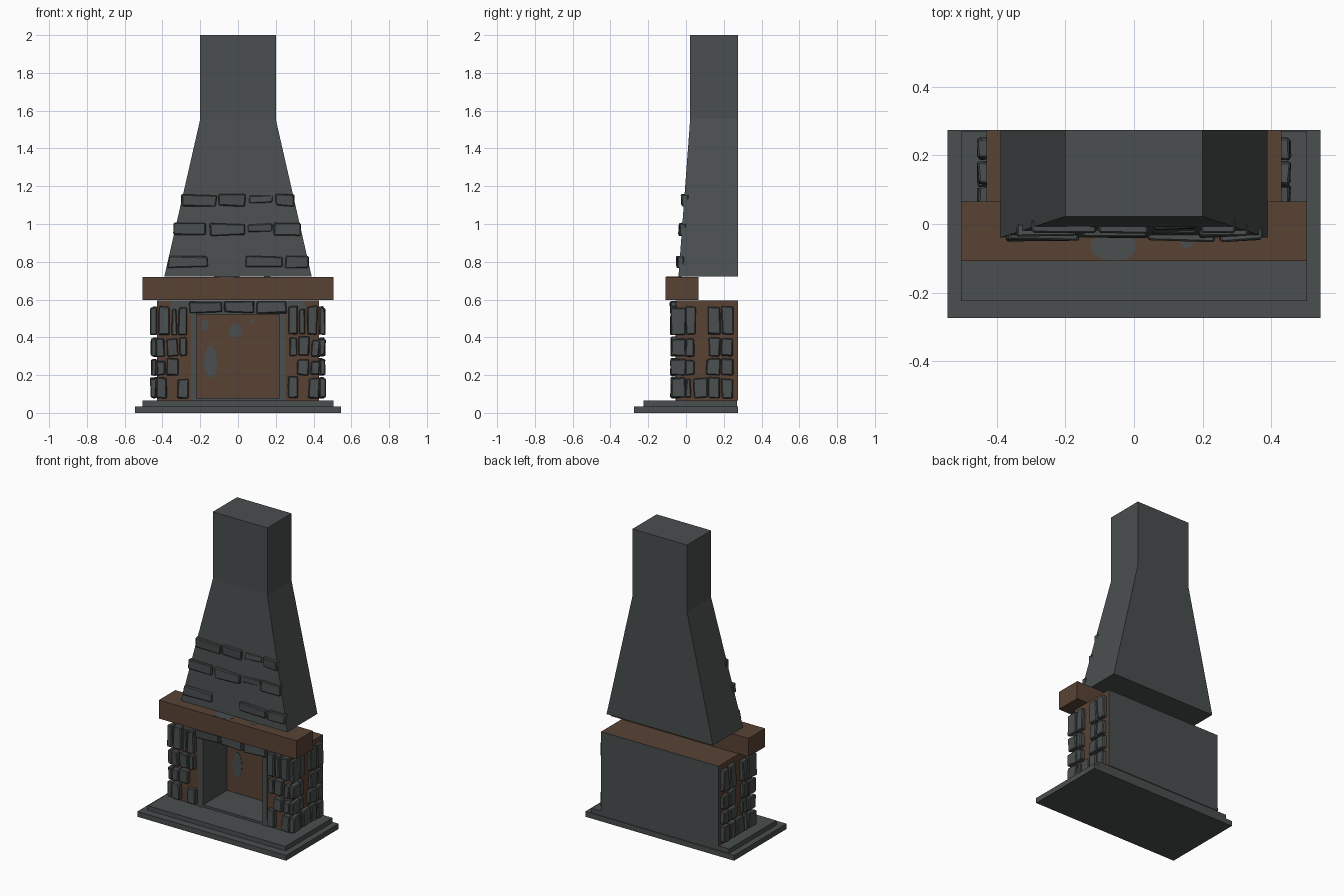
import bpy, bmesh, math, random
from mathutils import Vector

if "Cube" in bpy.data.objects:
    bpy.data.objects.remove(bpy.data.objects["Cube"])

random.seed(4)

def material(name, rgb):
    m = bpy.data.materials.new(name)
    m.diffuse_color = (*rgb, 1)
    m.use_nodes = True
    m.node_tree.nodes["Principled BSDF"].inputs["Base Color"].default_value = m.diffuse_color
    return m

GREY = material("stone_grey", (0.068, 0.077, 0.077))
BROWN = material("wood_brown", (0.100, 0.055, 0.035))

def finish(name, bm, mat):
    bmesh.ops.recalc_face_normals(bm, faces=bm.faces)
    me = bpy.data.meshes.new(name)
    bm.to_mesh(me)
    bm.free()
    ob = bpy.data.objects.new(name, me)
    bpy.context.collection.objects.link(ob)
    me.materials.append(mat)
    return ob

def add_box(bm, x0, x1, y0, y1, z0, z1, jitter=0.0):
    vs = bmesh.ops.create_cube(bm, size=1)["verts"]
    for v in vs:
        v.co = Vector(((x0 + x1) / 2 + v.co.x * (x1 - x0),
                       (y0 + y1) / 2 + v.co.y * (y1 - y0),
                       (z0 + z1) / 2 + v.co.z * (z1 - z0)))
        v.co += Vector([random.uniform(-jitter, jitter) for _ in range(3)])

def box(name, mat, *dims):
    bm = bmesh.new()
    add_box(bm, *dims)
    return finish(name, bm, mat)

def stones(name, dims_list):
    bm = bmesh.new()
    for d in dims_list:
        add_box(bm, *d, jitter=0.005)
    ob = finish(name, bm, GREY)
    b = ob.modifiers.new("bevel", "BEVEL")
    b.width, b.segments = 0.005, 1
    return ob

# Hearth steps
box("hearth_lower", GREY, -0.545, 0.545, -0.275, 0.275, 0, 0.035)
box("hearth_upper", GREY, -0.505, 0.505, -0.225, 0.27, 0.035, 0.065)

# Firebox body: pillars, top, brown back wall and grey outer back panel
for s, side in ((-1, "left"), (1, "right")):
    a, b = sorted((s * 0.25, s * 0.43))
    box("pillar_" + side, BROWN, a, b, -0.05, 0.272, 0.065, 0.595)
    a, b = sorted((s * 0.22, s * 0.25))
    box("firebox_side_" + side, GREY, a, b, -0.055, 0.2, 0.065, 0.525)
    a, b = sorted((s * 0.25, s * 0.355))
    box("lintel_end_" + side, GREY, a, b, -0.055, -0.05, 0.52, 0.594)
box("body_top", BROWN, -0.25, 0.25, 0.0, 0.272, 0.525, 0.595)
box("firebox_back", BROWN, -0.25, 0.25, 0.2, 0.272, 0.065, 0.525)
box("firebox_floor", GREY, -0.22, 0.22, -0.05, 0.2, 0.065, 0.08)
box("lintel", GREY, -0.25, 0.25, -0.055, 0.0, 0.52, 0.595)
box("back_panel", GREY, -0.43, 0.43, 0.272, 0.275, 0.065, 0.595)

# Mantel beam
box("mantel", BROWN, -0.505, 0.505, -0.108, 0.065, 0.598, 0.72)

# Chimney hood: stacked rectangular sections sharing a flat back
bm = bmesh.new()
rings = [[bm.verts.new(c) for c in ((-w, y, z), (w, y, z), (w, 0.275, z), (-w, 0.275, z))]
         for w, y, z in ((0.39, -0.04, 0.722), (0.2, 0.022, 1.555), (0.2, 0.022, 2.0))]
for lo, hi in zip(rings, rings[1:]):
    for i in range(4):
        j = (i + 1) % 4
        bm.faces.new((lo[i], lo[j], hi[j], hi[i]))
bm.faces.new(rings[0])
bm.faces.new(rings[-1])
finish("chimney_hood", bm, GREY)

# Stone courses on the hood: z range, front depth, x spans
courses = [
    (0.77, 0.828, -0.049, [(-0.37, -0.16), (0.04, 0.235), (0.25, 0.372)]),
    (0.94, 1.003, -0.038, [(-0.34, -0.17), (-0.15, 0.035), (0.19, 0.33)]),
    (1.095, 1.155, -0.024, [(-0.30, -0.115), (-0.1, 0.04), (0.20, 0.297)]),
]
stones("hood_stones", [(a, b, y, y + 0.035, z0, z1)
                       for z0, z1, y, spans in courses for a, b in spans])
# Nearly sunken stones
stones("hood_sunken_stones", [(0.055, 0.185, -0.026, 0.0, 0.96, 1.0),
                              (0.06, 0.185, -0.015, 0.01, 1.11, 1.152)])

# Lintel stones
stones("lintel_stones", [(a, b, -0.085, -0.05, 0.53, 0.588)
                         for a, b in ((-0.255, -0.085), (-0.07, 0.085), (0.1, 0.255))])

# Pillar stones, front and side faces: z range, front x spans, side y spans
rows = [
    (0.08, 0.185, [(0.265, 0.32), (0.375, 0.43)], [(0.0, 0.025), (0.04, 0.11), (0.12, 0.18), (0.19, 0.25)]),
    (0.2, 0.285, [(0.315, 0.375), (0.385, 0.43)], [(0.0, 0.045), (0.11, 0.18), (0.19, 0.25)]),
    (0.3, 0.395, [(0.27, 0.31), (0.32, 0.375), (0.39, 0.43)], [(0.0, 0.045), (0.12, 0.18), (0.19, 0.25)]),
    (0.415, 0.555, [(0.268, 0.315), (0.325, 0.352), (0.365, 0.42)], [(0.0, 0.05), (0.115, 0.18), (0.19, 0.25)]),
]
for s, side in ((-1, "left"), (1, "right")):
    front, flank = [], []
    for z0, z1, xs, ys in rows:
        for a, b in xs:
            a, b = sorted((s * a, s * b))
            front.append((a, b, -0.08, -0.03, z0, z1 + random.uniform(-0.01, 0.01)))
        for a, b in ys:
            x0, x1 = sorted((s * 0.41, s * 0.455))
            flank.append((x0, x1, a, b, z0, z1 + random.uniform(-0.01, 0.01)))
        # corner stone wrapping the front edge
        x0, x1 = sorted((s * 0.432, s * 0.462))
        flank.append((x0, x1, -0.08, -0.052 + 0.05, z0, z1))
    stones("front_stones_" + side, front)
    stones("side_stones_" + side, flank)

# Grey soot patches: thin plates on the firebox back and the mantel top
def patch(name, center, rx, ry, upright):
    bm = bmesh.new()
    ring = []
    for i in range(14):
        t = i * math.tau / 14
        u, v = rx * math.cos(t), ry * math.sin(t)
        off = (u, 0, v) if upright else (u, v, 0)
        ring.append(bm.verts.new(Vector(center) + Vector(off)))
    f = bm.faces.new(ring)
    ext = bmesh.ops.extrude_face_region(bm, geom=[f])["geom"]
    step = Vector((0, -0.002, 0)) if upright else Vector((0, 0, 0.002))
    for g in ext:
        if isinstance(g, bmesh.types.BMVert):
            g.co += step
    finish(name, bm, GREY)

for i, (x, z, rx, rz) in enumerate(((-0.145, 0.27, 0.035, 0.085), (-0.015, 0.435, 0.036, 0.035),
                                    (-0.175, 0.465, 0.02, 0.03), (0.07, 0.485, 0.01, 0.012))):
    patch("soot_back_%d" % i, (x, 0.2, z), rx, rz, True)
patch("soot_mantel_large", (-0.06, -0.066, 0.72), 0.068, 0.042, False)
patch("soot_mantel_small", (0.155, -0.055, 0.72), 0.018, 0.015, False)
